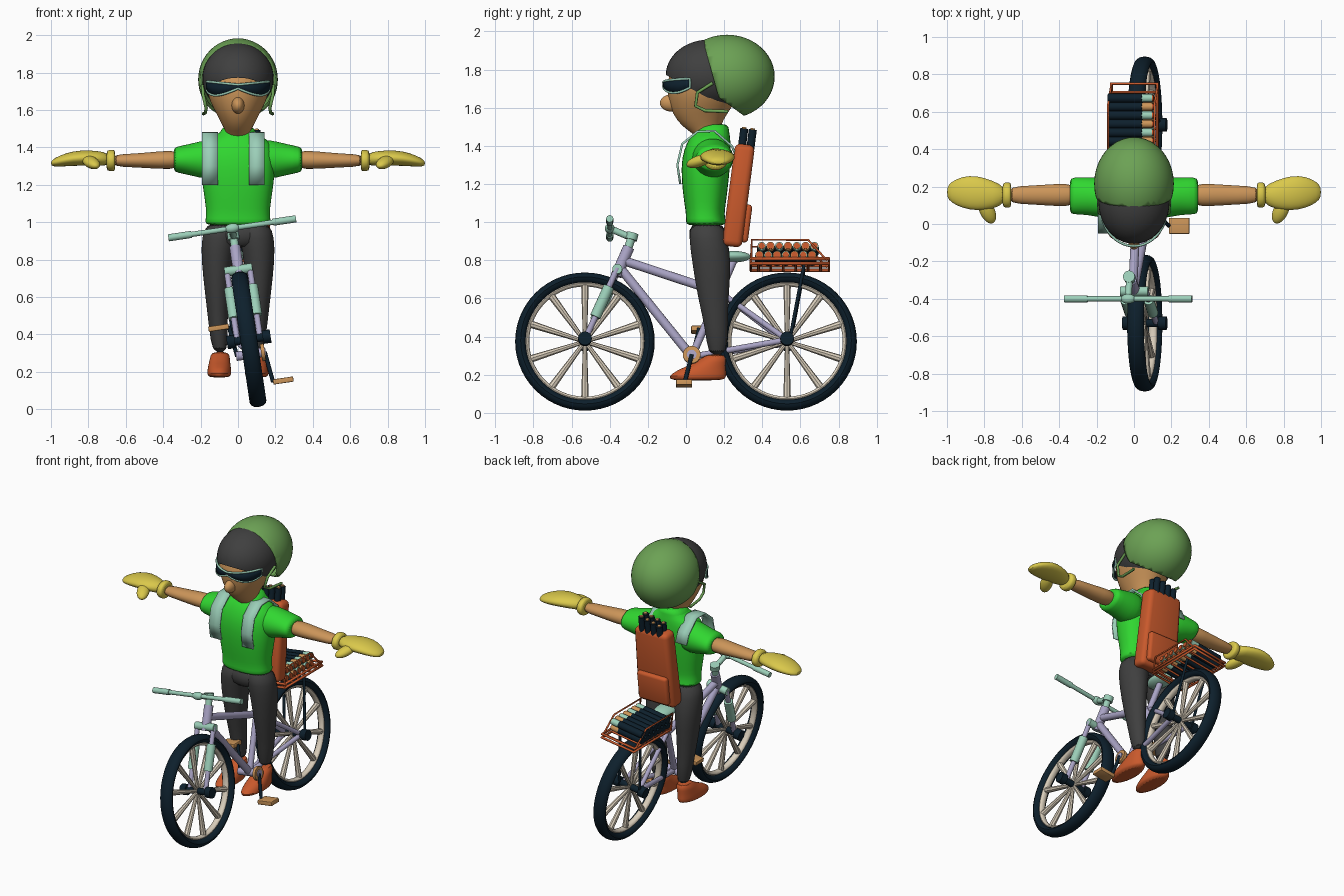
import bpy, bmesh
from math import sin, cos, pi, tau
from mathutils import Matrix, Vector

if "Cube" in bpy.data.objects:
    bpy.data.objects.remove(bpy.data.objects["Cube"])


def material(name, r, g, b):
    m = bpy.data.materials.new(name)
    m.use_nodes = True
    m.diffuse_color = (r, g, b, 1)
    m.node_tree.nodes["Principled BSDF"].inputs["Base Color"].default_value = (r, g, b, 1)
    return m


SHIRT = material("bright green", .03, .68, .03)
ORANGE = material("burnt orange", .58, .1, .025)
YELLOW = material("glove yellow", .7, .58, .07)
SKIN = material("tan", .6, .3, .1)
GREY = material("charcoal", .05, .05, .05)
NAVY = material("dark navy", .004, .014, .025)
LILAC = material("lavender", .4, .37, .56)
MINT = material("mint", .33, .62, .48)
CREAM = material("cream", .7, .62, .5)
HELMET = material("leaf green", .15, .36, .09)

frame = Matrix()      # placement applied to every new part
parts = []


def add(name, bm, mat, subsurf=0):
    bmesh.ops.recalc_face_normals(bm, faces=bm.faces)
    bm.transform(frame)
    me = bpy.data.meshes.new(name)
    bm.to_mesh(me)
    bm.free()
    me.materials.append(mat)
    ob = bpy.data.objects.new(name, me)
    bpy.context.collection.objects.link(ob)
    if subsurf:
        ob.modifiers.new("Smooth", 'SUBSURF').levels = subsurf
    parts.append(ob)
    return ob


def tube(name, a, b, r, mat, r2=None, sides=16):
    a, b = Vector(a), Vector(b)
    bm = bmesh.new()
    turn = (b - a).to_track_quat('Z', 'Y').to_matrix().to_4x4()
    bmesh.ops.create_cone(bm, cap_ends=True, segments=sides, radius1=r,
                          radius2=r if r2 is None else r2, depth=(b - a).length,
                          matrix=Matrix.Translation((a + b) / 2) @ turn)
    return add(name, bm, mat)


def ball(name, c, size, mat, turn=Matrix(), cuts=()):
    """Ellipsoid, optionally trimmed by (point, outward normal) planes."""
    bm = bmesh.new()
    bmesh.ops.create_uvsphere(bm, u_segments=40, v_segments=24, radius=1)
    bm.transform(Matrix.Translation(c) @ turn @ Matrix.Diagonal((*size, 1)))
    for co, no in cuts:
        bmesh.ops.bisect_plane(bm, geom=bm.verts[:] + bm.edges[:] + bm.faces[:],
                               plane_co=co, plane_no=no, clear_outer=True)
    return add(name, bm, mat)


def box(name, c, size, mat, bevel=0, turn=Matrix(), taper=1):
    bm = bmesh.new()
    bmesh.ops.create_cube(bm, size=1)
    for v in bm.verts:
        if v.co.z > 0:
            v.co.x *= taper
    bm.transform(Matrix.Diagonal((*size, 1)))
    if bevel:
        bmesh.ops.bevel(bm, geom=bm.edges[:], offset=bevel, segments=3,
                        profile=.5, affect='EDGES')
    bm.transform(Matrix.Translation(c) @ turn)
    return add(name, bm, mat)


def loft(name, rings, mat, axis='Z', n=24, power=2):
    """Skin through rings of (position, centre u, centre v, radius u, radius v)."""
    bm = bmesh.new()
    loops = []
    for t, cu, cv, ru, rv in rings:
        loop = []
        for i in range(n):
            c, s = cos(tau * i / n), sin(tau * i / n)
            u = cu + ru * abs(c) ** (2 / power) * (1 if c > 0 else -1)
            v = cv + rv * abs(s) ** (2 / power) * (1 if s > 0 else -1)
            loop.append(bm.verts.new((u, v, t) if axis == 'Z' else (t, u, v)))
        loops.append(loop)
    for a, b in zip(loops, loops[1:]):
        for i in range(n):
            bm.faces.new((a[i], a[(i + 1) % n], b[(i + 1) % n], b[i]))
    bm.faces.new(loops[0])
    bm.faces.new(loops[-1])
    return add(name, bm, mat, 1)


def hoop(name, c, radius, half_width, half_depth, mat):
    bm = bmesh.new()
    pts = [bm.verts.new((c[0] + half_width * cos(tau * i / 12), c[1],
                         c[2] + radius + half_depth * sin(tau * i / 12))) for i in range(12)]
    edges = [bm.edges.new((pts[i], pts[(i + 1) % 12])) for i in range(12)]
    bmesh.ops.spin(bm, geom=pts + edges, cent=c, axis=(1, 0, 0), angle=tau, steps=56)
    bmesh.ops.remove_doubles(bm, verts=bm.verts, dist=.0005)
    return add(name, bm, mat)


def wire(name, pts, r, mat, closed=False):
    cu = bpy.data.curves.new(name, 'CURVE')
    cu.dimensions, cu.bevel_depth, cu.bevel_resolution = '3D', r, 2
    cu.use_fill_caps = True
    sp = cu.splines.new('POLY')
    sp.points.add(len(pts) - 1)
    sp.use_cyclic_u = closed
    for p, co in zip(sp.points, pts):
        p.co = (*(frame @ Vector(co)), 1)
    cu.materials.append(mat)
    bpy.context.collection.objects.link(bpy.data.objects.new(name, cu))


def strip(name, pairs, mat, thick):
    bm = bmesh.new()
    rows = [[bm.verts.new(p) for p in pair] for pair in pairs]
    for a, b in zip(rows, rows[1:]):
        bm.faces.new((a[0], a[1], b[1], b[0]))
    mod = add(name, bm, mat).modifiers.new("Thickness", 'SOLIDIFY')
    mod.thickness, mod.offset = thick, 0


# ---- Bicycle, leaning over ----
frame = Matrix.Translation((.112, 0, .008)) @ Matrix.Rotation(-.148, 4, 'Y')
for label, y in (("front", -.53), ("rear", .53)):
    c = Vector((0, y, .37))
    hoop(label + "_tyre", c, .337, .045, .029, NAVY)
    hoop(label + "_rim", c, .306, .022, .014, CREAM)
    for k in range(10):
        d = Vector((0, sin(tau * k / 10), cos(tau * k / 10)))
        tube(label + "_spoke", c + d * .02, c + d * .305, .011, CREAM, .02, 8)
    tube(label + "_axle", c - Vector((.11, 0, 0)), c + Vector((.11, 0, 0)), .022, NAVY)
    for s in (-1, 1):
        tube(label + "_hub_cap", c + Vector((s * .075, 0, 0)), c + Vector((s * .118, 0, 0)), .036, NAVY)

bracket, head, seat_joint = (0, .03, .29), (0, -.33, .8), (0, .18, .63)
tube("top_tube", head, seat_joint, .024, LILAC)
tube("down_tube", (0, -.345, .76), bracket, .024, LILAC)
tube("seat_tube", bracket, (0, .25, .8), .02, LILAC)
tube("head_tube", (0, -.365, .72), (0, -.3, .87), .03, LILAC)
tube("stem_post", (0, -.305, .86), (0, -.28, .94), .022, MINT)
tube("stem_cap", (0, -.289, .91), (0, -.28, .945), .032, MINT)
tube("stem_arm", (0, -.285, .92), (0, -.4, .97), .018, MINT)
tube("handlebar", (-.34, -.4, .97), (.34, -.4, .97), .014, MINT)
ball("bar_clamp", (0, -.4, .97), (.04, .026, .026), MINT)
tube("fork_crown", (-.075, -.36, .745), (.075, -.36, .745), .026, MINT)
ball("saddle", (0, .24, .82), (.06, .1, .03), MINT)
for s in (-1, 1):
    tube("grip", (s * .22, -.4, .97), (s * .345, -.4, .97), .019, MINT)
    top, low = Vector((s * .062, -.36, .75)), Vector((s * .062, -.53, .37))
    tube("fork_leg", top, low, .016, LILAC)
    tube("fork_shock", top.lerp(low, .26), top.lerp(low, .68), .029, MINT)
    tube("chain_stay", bracket, (s * .065, .53, .37), .016, LILAC)
    tube("seat_stay", seat_joint, (s * .065, .53, .37), .015, LILAC)
    tube("rack_strut", (s * .08, .62, .77), (s * .08, .545, .37), .009, NAVY)
    # cranks and pedals on opposite sides
    end = (s * .095, .03 - s * .04, .29 - s * .165)
    tube("crank", (s * .075, .03, .29), end, .011, NAVY)
    box("pedal", (s * .15, end[1], end[2]), (.11, .085, .028), SKIN, .004)
tube("crank_axle", (-.08, .03, .29), (.08, .03, .29), .025, LILAC)
tube("chain_ring", (.055, .03, .29), (.075, .03, .29), .046, SKIN, sides=24)

# ---- Luggage rack with a stack of canisters ----
for z in (.765, .79):
    wire("rack_rail", [(x, y, z) for x, y in ((-.12, .34), (.13, .34), (.13, .75), (-.12, .75))],
         .009, ORANGE, True)
for k in range(6):
    wire("rack_slat", [(-.12, .38 + k * .065, .765), (.13, .38 + k * .065, .765)], .007, ORANGE)
for x in (-.12, .13):
    wire("rack_side", [(x, .34, .77), (x, .345, .89), (x, .64, .89), (x, .74, .78)], .006, ORANGE)
for row in range(2):
    for k in range(7):
        y, z = .385 + k * .046 + row * .012, .812 + row * .048
        tube("canister", (-.125, y, z), (.06, y, z), .024, NAVY, sides=12)
        tube("canister_tip", (.06, y, z), (.115, y, z), .022, (SKIN, MINT)[(k + row) % 2], sides=12)
        tube("canister_end", (.115, y, z), (.122, y, z), .017, ORANGE, sides=12)
frame = Matrix()

# ---- Rider: torso and head ----
loft("shirt", [(.98, 0, .105, .17, .1), (1.0, 0, .105, .178, .107), (1.04, 0, .1, .17, .1),
               (1.1, 0, .1, .175, .11), (1.22, 0, .1, .195, .125), (1.34, 0, .105, .2, .13),
               (1.42, 0, .12, .185, .115), (1.46, 0, .13, .13, .1), (1.48, 0, .14, .09, .085),
               (1.52, 0, .145, .085, .08)], SHIRT, power=2.4)
loft("hips", [(.86, 0, .12, .12, .09), (.92, 0, .115, .17, .1), (1.0, 0, .11, .165, .095)], GREY)
loft("head", [(1.42, 0, .14, .065, .065), (1.475, 0, .1, .06, .075), (1.5, 0, .08, .075, .1),
              (1.57, 0, .07, .11, .145), (1.65, 0, .09, .155, .185), (1.72, 0, .1, .17, .205),
              (1.8, 0, .12, .168, .2), (1.9, 0, .13, .12, .15)], SKIN)
ball("nose", (0, -.075, 1.625), (.034, .062, .045), SKIN)
ball("hair", (0, .12, 1.77), (.19, .226, .187), GREY,
     cuts=[((0, -.11, 1.775), (0, -.225, -.41))])
shell = ball("helmet", (0, .215, 1.763), (.213, .25, .22), HELMET,
             cuts=[((0, .09, 1.95), (0, -.29, -.08)), ((0, .17, 1.655), (0, -.12, -.165))])
shell.modifiers.new("Thickness", 'SOLIDIFY').thickness = .015
for s in (-1, 1):
    wire("chin_strap", [(s * .19, .14, 1.73), (s * .186, .06, 1.68), (s * .17, .05, 1.61),
                        (s * .175, .1, 1.585), (s * .185, .22, 1.58)], .009, HELMET)

# Wraparound glasses
arc = [(i / 12 - 1) * 1.2 for i in range(25)]
upper = [(.18 * sin(a), .1 - .218 * cos(a), 1.735 + .018 * abs(sin(a))) for a in arc]
lower = [(.18 * sin(a), .1 - .218 * cos(a), 1.715 - .038 * abs(sin(2 * a)) + .03 * sin(a) ** 8)
         for a in arc]
strip("lenses", list(zip(upper, lower)), NAVY, .008)
wire("glasses_frame", upper + lower[::-1], .007, MINT, True)

# ---- Arms, gloves, legs and shoes ----
for s, side in ((1, "left"), (-1, "right")):
    loft(side + "_sleeve", [(s * .08, .13, 1.34, .1, .1), (s * .17, .14, 1.335, .11, .108),
                            (s * .25, .15, 1.335, .1, .085), (s * .33, .15, 1.335, .1, .07),
                            (s * .345, .15, 1.335, .09, .06)], SHIRT, 'X')
    loft(side + "_arm", [(s * .3, .155, 1.335, .062, .052), (s * .42, .155, 1.332, .06, .048),
                         (s * .55, .155, 1.33, .05, .036), (s * .68, .155, 1.33, .046, .034)], SKIN, 'X')
    loft(side + "_glove_cuff", [(s * .655, .155, 1.33, .062, .052), (s * .665, .155, 1.33, .068, .058),
                                (s * .69, .155, 1.33, .068, .058), (s * .705, .155, 1.33, .06, .05)],
         YELLOW, 'X')
    loft(side + "_glove", [(s * .69, .155, 1.335, .045, .036), (s * .75, .155, 1.342, .075, .04),
                           (s * .84, .165, 1.345, .096, .042), (s * .92, .17, 1.335, .085, .036),
                           (s * .98, .17, 1.32, .055, .024), (s * 1.0, .17, 1.315, .025, .012)],
         YELLOW, 'X')
    ball(side + "_thumb", (s * .785, .07, 1.32), (.04, .075, .03), YELLOW,
         Matrix.Rotation(-s * .45, 4, 'Z') @ Matrix.Rotation(.3, 4, 'X'))
    loft(side + "_leg", [(.29, s * .095, .165, .042, .05), (.45, s * .107, .16, .05, .06),
                         (.6, s * .112, .142, .062, .08), (.8, s * .115, .135, .083, .105),
                         (.92, s * .1, .115, .095, .1), (1.0, s * .085, .11, .085, .09)], GREY)
    loft(side + "_shoe", [(.168, s * .1, .06, .058, .145), (.19, s * .1, .06, .066, .153),
                          (.225, s * .1, .08, .062, .13), (.265, s * .097, .135, .054, .078),
                          (.31, s * .095, .16, .05, .058)], ORANGE)

# ---- Backpack ----
for x in (-.15, .1):
    path = ((-.03, 1.2), (-.045, 1.3), (-.02, 1.41), (.06, 1.475), (.15, 1.478), (.24, 1.4), (.27, 1.33))
    strip("shoulder_strap", [((x - .042, y, z), (x + .042, y, z)) for y, z in path], MINT, .012)
frame = Matrix.Translation((.03, .275, 1.14)) @ Matrix.Rotation(-.13, 4, 'X')
box("backpack", (0, 0, 0), (.29, .105, .54), ORANGE, .03, taper=.88)
box("backpack_pocket", (0, .055, -.14), (.23, .05, .2), ORANGE, .018)
for x in (-.065, -.02, .025, .07):
    for y in (-.015, .03):
        tube("carried_bottle", (x, y, .2), (x, y, .335 + x / 4), .021, NAVY, sides=12)
        tube("bottle_cap", (x, y, .335 + x / 4), (x, y, .342 + x / 4), .012, SKIN, sides=12)
frame = Matrix()

# ---- Smooth shading with sharp edges kept ----
bpy.ops.object.select_all(action='DESELECT')
for ob in parts:
    ob.select_set(True)
bpy.context.view_layer.objects.active = parts[0]
bpy.ops.object.shade_smooth_by_angle(angle=pi / 5)
